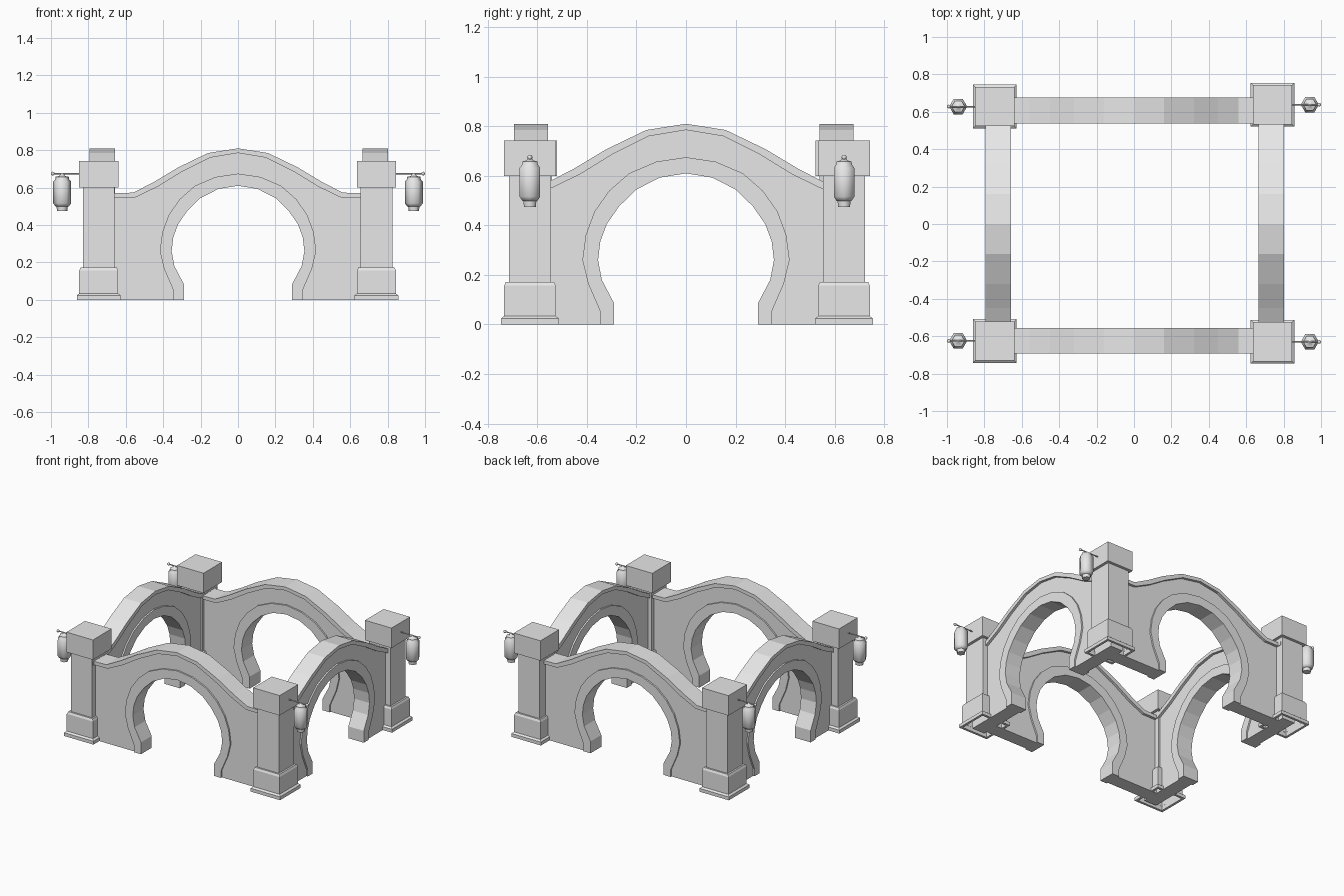
import bpy, bmesh, math
from mathutils import Matrix, Vector

if "Cube" in bpy.data.objects:
    bpy.data.objects.remove(bpy.data.objects["Cube"], do_unlink=True)

stone = bpy.data.materials.new("grey_stone")
stone.use_nodes = True
GREY = (0.8, 0.8, 0.8, 1)
stone.diffuse_color = GREY
stone.node_tree.nodes["Principled BSDF"].inputs["Base Color"].default_value = GREY


def finish(name, bm, matrix, smooth=False):
    """Turn a bmesh into a placed object."""
    bmesh.ops.recalc_face_normals(bm, faces=bm.faces[:])
    mesh = bpy.data.meshes.new(name)
    bm.to_mesh(mesh)
    bm.free()
    mesh.materials.append(stone)
    obj = bpy.data.objects.new(name, mesh)
    bpy.context.collection.objects.link(obj)
    obj.matrix_world = matrix
    if smooth:
        bpy.ops.object.select_all(action='DESELECT')
        obj.select_set(True)
        bpy.context.view_layer.objects.active = obj
        bpy.ops.object.shade_smooth_by_angle(angle=math.radians(63))
    return obj


def mirrored(half):
    """Full left-to-right line from a half that starts on the centre line."""
    return [(-x, z) for x, z in reversed(half[1:])] + half


def prism(name, outline, depth, matrix):
    """Extrude an x-z outline evenly about y = 0."""
    bm = bmesh.new()
    face = bm.faces.new([bm.verts.new((x, -depth / 2, z)) for x, z in outline])
    new = bmesh.ops.extrude_face_region(bm, geom=[face])["geom"]
    bmesh.ops.translate(bm, vec=(0, depth, 0),
                        verts=[g for g in new if isinstance(g, bmesh.types.BMVert)])
    finish(name, bm, matrix)


def stack(name, profile, sides, phase, matrix, open_bottom=False, smooth=False):
    """Loft regular polygons of (radius, height)."""
    bm = bmesh.new()
    rings = []
    for r, z in profile:
        angles = [phase + math.tau * i / sides for i in range(sides)]
        rings.append([bm.verts.new((r * math.cos(a), r * math.sin(a), z)) for a in angles])
    for low, high in zip(rings, rings[1:]):
        for i in range(sides):
            j = (i + 1) % sides
            bm.faces.new((low[i], low[j], high[j], high[i]))
    bm.faces.new(rings[-1])
    if not open_bottom:
        bm.faces.new(rings[0][::-1])
    finish(name, bm, matrix, smooth)


# Half profiles of the arch
END = 0.70
crest = mirrored([(0, .81), (.16, .785), (.32, .708), (.45, .63), (.56, .573), (END, .57)])
under = mirrored([(0, .785), (.15, .76), (.30, .685), (.43, .605), (.55, .547), (END, .545)])
ring_out = mirrored([(0, .675), (.12, .657), (.23, .61), (.31, .54), (.37, .455), (.405, .36),
                     (.418, .26), (.395, .165), (.345, .05), (.345, 0)])
ring_in = mirrored([(0, .61), (.105, .593), (.20, .545), (.27, .477), (.32, .405), (.346, .335),
                    (.355, .26), (.34, .18), (.29, .085), (.29, 0)])

# Four arched walls, each with a coping and an arch ring
walls = {
    "front": (0, -.625, 0),
    "back": (0, .607, 0),
    "left": (.734, 0, 90),
    "right": (-.725, 0, 90),
}
for side, (x, y, turn) in walls.items():
    place = Matrix.Translation((x, y, 0)) @ Matrix.Rotation(math.radians(turn), 4, 'Z')
    body = [(-END, 0)] + under + [(END, 0)] + ring_out[::-1]
    prism(side + "_wall", body, .10, place)
    prism(side + "_coping", crest + under[::-1], .137, place)
    prism(side + "_arch_ring", ring_out + ring_in[::-1], .122, place)

# Pillar profile as half widths: hollow foot, plinth, base block, shaft, cap
pillar = [(.10, .03), (.10, 0), (.117, 0), (.117, .024), (.104, .034), (.104, .157),
          (.097, .172), (.085, .172), (.085, .60), (.105, .60), (.105, .743)]
pillar = [(h * math.sqrt(2), z) for h, z in pillar]

# Six-sided lantern profile
lantern = [(.028, .475), (.030, .498), (.036, .50), (.048, .516), (.048, .632),
           (.037, .645), (.035, .658), (.016, .662), (.008, .675)]

# Corner pillars, each with a rod and hanging lantern on its outer side
corners = {
    "front_right": (-.745, -.625),
    "back_right": (-.745, .628),
    "front_left": (.74, -.63),
    "back_left": (.74, .638),
}
for corner, (x, y) in corners.items():
    out = math.copysign(1, x)
    stack(corner + "_pillar", pillar, 4, math.pi / 4,
          Matrix.Translation((x, y, 0)), open_bottom=True)
    stack(corner + "_lantern", lantern, 6, 0,
          Matrix.Translation((out * .94, y, 0)), smooth=True)

    start, tip = abs(x) + .09, .99
    bm = bmesh.new()
    bmesh.ops.create_cone(bm, cap_ends=True, segments=8, radius1=.004, radius2=.004,
                          depth=tip - start, matrix=Matrix.Rotation(math.pi / 2, 4, 'Y'))
    finish(corner + "_lantern_rod", bm,
           Matrix.Translation((out * (start + tip) / 2, y, .675)), smooth=True)

    bm = bmesh.new()
    bmesh.ops.create_uvsphere(bm, u_segments=10, v_segments=6, radius=.01)
    finish(corner + "_rod_knob", bm, Matrix.Translation((out * tip, y, .675)), smooth=True)
